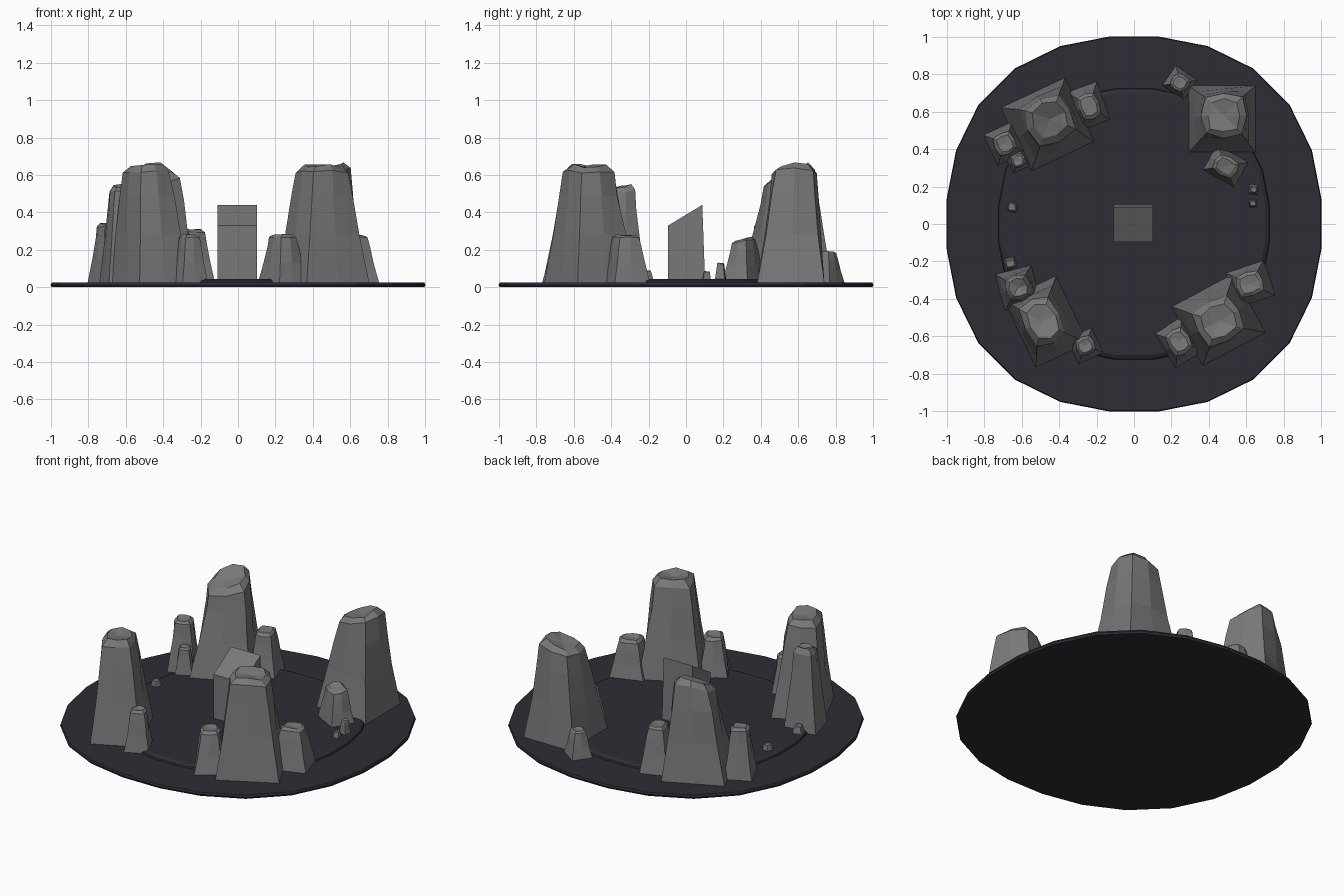
import bpy, bmesh, random
from math import sin, cos, radians, pi
from mathutils import Vector, Matrix

random.seed(4)
cube = bpy.data.objects.get("Cube")
if cube:
    bpy.data.objects.remove(cube)


def material(name, rgb):
    m = bpy.data.materials.new(name)
    m.use_nodes = True
    m.diffuse_color = (*rgb, 1)
    m.node_tree.nodes["Principled BSDF"].inputs["Base Color"].default_value = (*rgb, 1)
    return m


stone = material("grey stone", (0.19, 0.19, 0.19))
ground = material("dark slate", (0.027, 0.026, 0.036))


def finish(name, bm, mat):
    bmesh.ops.recalc_face_normals(bm, faces=bm.faces[:])
    mesh = bpy.data.meshes.new(name)
    bm.to_mesh(mesh)
    bm.free()
    mesh.materials.append(mat)
    ob = bpy.data.objects.new(name, mesh)
    bpy.context.collection.objects.link(ob)
    return ob


def loft(name, rings, mat, dent=None):
    """Skin stacked rings of points; dent adds a middle point to the top."""
    bm = bmesh.new()
    rows = [[bm.verts.new(p) for p in ring] for ring in rings]
    n = len(rows[0])
    for low, high in zip(rows, rows[1:]):
        for i in range(n):
            j = (i + 1) % n
            bm.faces.new((low[i], low[j], high[j], high[i]))
    bm.faces.new(rows[0][::-1])
    if dent is None:
        bm.faces.new(rows[-1])
    else:
        mid = bm.verts.new(dent)
        for i in range(n):
            bm.faces.new((rows[-1][i], rows[-1][(i + 1) % n], mid))
    return finish(name, bm, mat)


# Ground: slightly squared round slabs
def slab_ring(r, z):
    pts = []
    for i in range(24):
        a = 2 * pi * (i + 0.5) / 24
        bulge = 1.008 + 0.043 * sin(2 * a) ** 2
        pts.append((r * bulge * cos(a), r * bulge * sin(a), z))
    return pts


loft("ground_slab", [slab_ring(0.995, 0), slab_ring(1, 0.012), slab_ring(0.995, 0.024)], ground)
loft("raised_floor", [slab_ring(0.725, 0.02), slab_ring(0.72, 0.034), slab_ring(0.70, 0.045)], ground)

# Rocks: square foot, tapering up to a chamfered, tilted top
PROFILE = ((0, 1), (0.42, 0.84), (0.75, 0.74), (0.95, 0.66), (1, 0.48))
SQUARE = ((1, 0), (1, 1), (0, 1), (-1, 1), (-1, 0), (-1, -1), (0, -1), (1, -1))


def rock(name, x, y, half_x, half_y, height, turn, tilt=(0, 0), lean=(0, 0)):
    spin = Matrix.Rotation(radians(turn), 3, 'Z')
    foot = 0.02
    rings = []

    def place(px, py, t):
        p = spin @ Vector((px * half_x, py * half_y, 0))
        p.z = foot + t * (height - foot) + t ** 4 * (tilt[0] * p.x + tilt[1] * p.y)
        return p + Vector((x + lean[0] * t, y + lean[1] * t, 0))

    for t, s in PROFILE:
        ring = []
        for cx, cy in SQUARE:
            corner = 1 - 0.2 * t if cx and cy else 1
            k = s * corner * (1 + t * random.uniform(-0.06, 0.06))
            ring.append(place(cx * k, cy * k, t * (1 + random.uniform(-0.015, 0.015))))
        rings.append(ring)
    loft(name, rings, stone, place(0, 0, 0.98))


# Four tall corner rocks
rock("front_right_tall_rock", -0.47, -0.52, 0.155, 0.20, 0.65, 25, lean=(-0.02, 0))
rock("back_right_tall_rock", -0.46, 0.53, 0.19, 0.19, 0.62, 25, (0.05, 0.4), (0.01, 0.03))
rock("front_left_tall_rock", 0.45, -0.51, 0.19, 0.18, 0.65, 28, lean=(0, -0.01))
rock("back_left_tall_rock", 0.47, 0.56, 0.18, 0.18, 0.635, 0, (0.27, 0.05), (0.01, 0.02))

# Smaller rocks leaning on the tall ones
rock("front_right_low_rock", -0.26, -0.65, 0.075, 0.075, 0.28, 25)
rock("front_right_mid_rock", -0.62, -0.34, 0.10, 0.10, 0.54, 15, (0, 0.1))
rock("back_right_outer_rock", -0.69, 0.43, 0.085, 0.09, 0.34, 25)
rock("back_right_inner_rock", -0.62, 0.34, 0.055, 0.055, 0.21, 25)
rock("back_right_low_rock", -0.24, 0.63, 0.085, 0.11, 0.31, 20)
rock("back_left_rear_rock", 0.245, 0.755, 0.07, 0.065, 0.19, -35)
rock("back_left_low_rock", 0.49, 0.31, 0.10, 0.08, 0.26, -30, (0, 0.2))
rock("front_left_side_rock", 0.62, -0.32, 0.11, 0.10, 0.28, 18)
rock("front_left_low_rock", 0.24, -0.63, 0.09, 0.11, 0.28, 32)

# Pebbles
rock("front_right_pebble", -0.66, -0.21, 0.035, 0.035, 0.09, 15)
rock("right_pebble", -0.65, 0.09, 0.03, 0.03, 0.08, -15)
rock("left_pebble", 0.64, 0.185, 0.028, 0.03, 0.13, -10)
rock("left_small_pebble", 0.635, 0.11, 0.025, 0.025, 0.085, 10)

# Central pillar with a slanted top
bm = bmesh.new()
bmesh.ops.create_cube(bm, size=1)
for v in bm.verts:
    back, top = v.co.y > 0, v.co.z > 0
    v.co.x = v.co.x * 0.21 - 0.004
    v.co.y = (0.087 if top else 0.102) if back else -0.095
    v.co.z = (0.44 if back else 0.33) if top else 0.03
finish("central_pillar", bm, stone)
